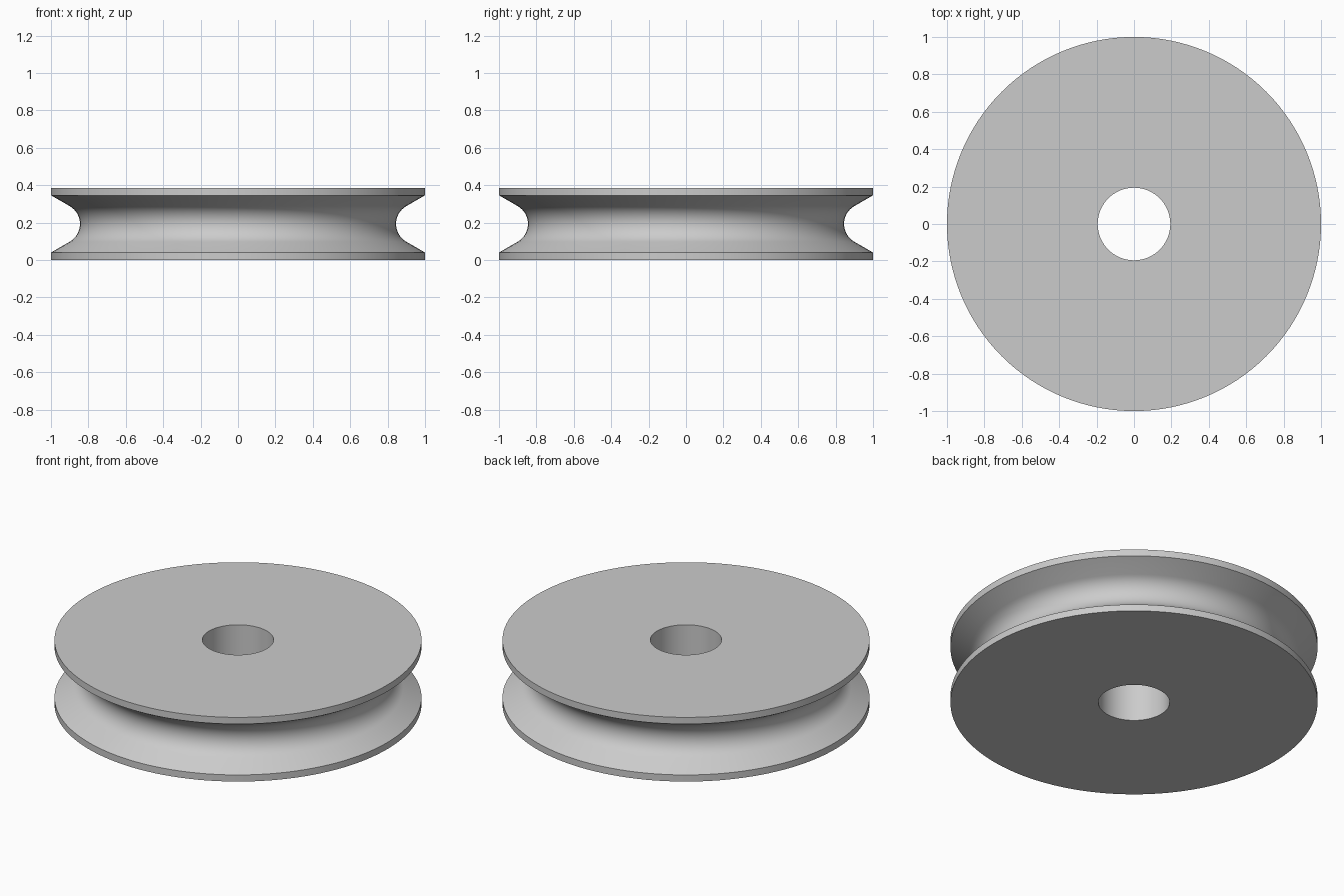
import bpy, bmesh
from math import pi, cos, sin, radians

cube = bpy.data.objects.get("Cube")
if cube:
    bpy.data.objects.remove(cube, do_unlink=True)

HEIGHT = 0.386
RIM, BORE = 1.0, 0.194
LIP = 0.04            # thickness of each flange edge
GROOVE_R = 0.11       # radius of the rounded groove floor
GROOVE_X = 0.955      # centre of that rounding
SEGMENTS, ARC_STEPS = 128, 16

# Material
grey = bpy.data.materials.new("plain grey")
grey.use_nodes = True
colour = (0.6, 0.6, 0.6, 1)
grey.diffuse_color = colour
grey.node_tree.nodes["Principled BSDF"].inputs["Base Color"].default_value = colour

# Half section: bore, flat faces, flange lips, and groove arc tangent to its sloped walls
profile = [(BORE, 0), (RIM, 0), (RIM, LIP)]
for i in range(ARC_STEPS + 1):
    a = radians(240 - 120 * i / ARC_STEPS)
    profile.append((GROOVE_X + GROOVE_R * cos(a), HEIGHT / 2 + GROOVE_R * sin(a)))
profile += [(RIM, HEIGHT - LIP), (RIM, HEIGHT), (BORE, HEIGHT)]

# Revolve the section into the wheel
bm = bmesh.new()
verts = [bm.verts.new((x, 0, z)) for x, z in profile]
edges = [bm.edges.new((v, verts[(i + 1) % len(verts)])) for i, v in enumerate(verts)]
bmesh.ops.spin(bm, geom=verts + edges, cent=(0, 0, 0), axis=(0, 0, 1),
               angle=2 * pi, steps=SEGMENTS, use_merge=True)
bmesh.ops.remove_doubles(bm, verts=bm.verts, dist=0.0001)
bmesh.ops.recalc_face_normals(bm, faces=bm.faces)
mesh = bpy.data.meshes.new("grooved_wheel")
bm.to_mesh(mesh)
bm.free()
mesh.materials.append(grey)

wheel = bpy.data.objects.new("grooved_wheel", mesh)
bpy.context.collection.objects.link(wheel)
bpy.ops.object.select_all(action='DESELECT')
wheel.select_set(True)
bpy.context.view_layer.objects.active = wheel
bpy.ops.object.shade_smooth_by_angle(angle=radians(30))
